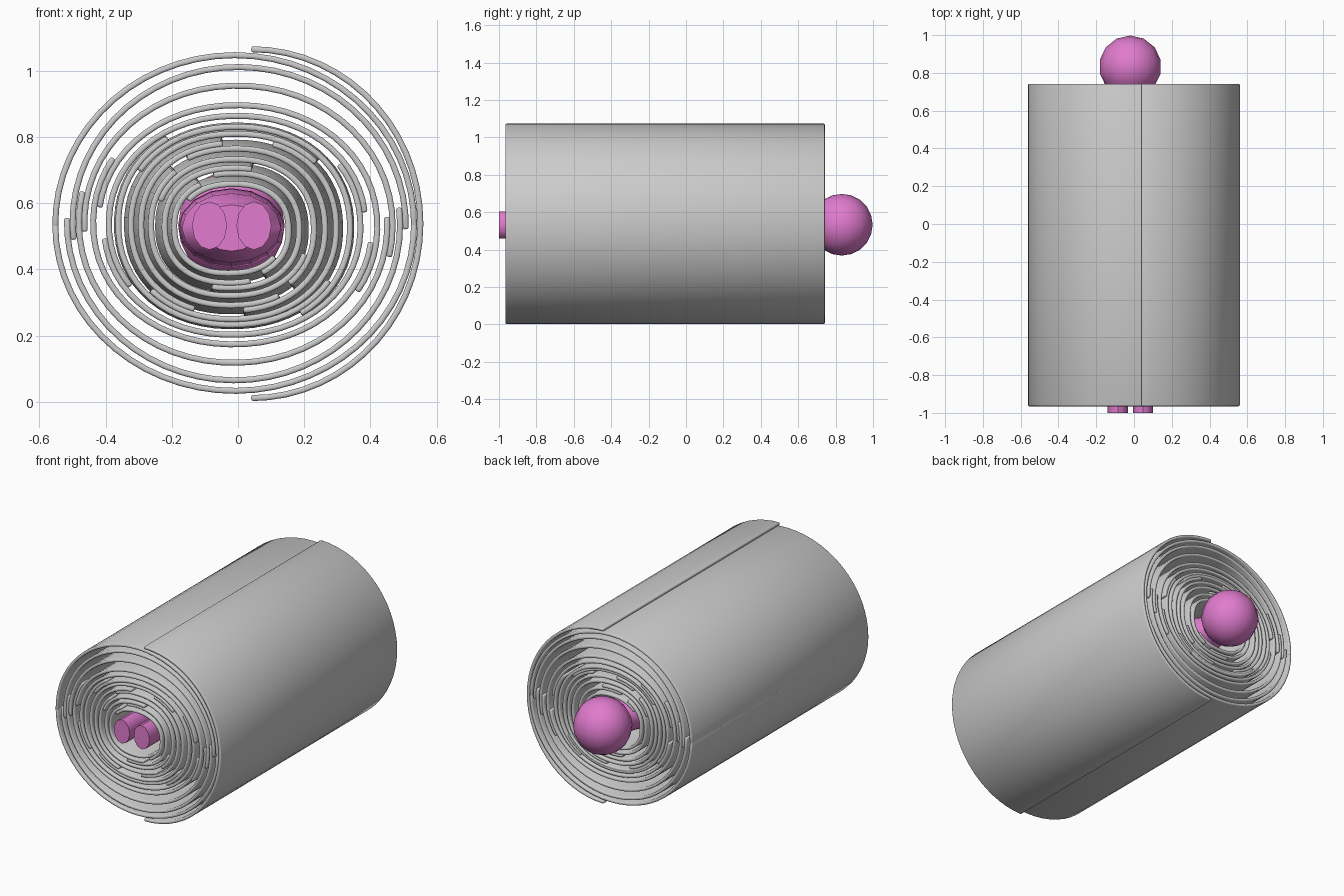
import bpy, bmesh, math
from mathutils import Matrix

if "Cube" in bpy.data.objects:
    bpy.data.objects.remove(bpy.data.objects["Cube"])

pink = bpy.data.materials.new("pink")
pink.diffuse_color = (0.75, 0.2, 0.62, 1)
pink.use_nodes = True
pink.node_tree.nodes["Principled BSDF"].inputs["Base Color"].default_value = pink.diffuse_color
Y0, Y1 = -0.965, 0.742


def finish(bm, name, mat=None):
    me = bpy.data.meshes.new(name)
    bm.to_mesh(me)
    bm.free()
    ob = bpy.data.objects.new(name, me)
    bpy.context.collection.objects.link(ob)
    if mat:
        me.materials.append(mat)
    bpy.context.view_layer.objects.active = ob
    bpy.ops.object.select_all(action='DESELECT')
    ob.select_set(True)
    bpy.ops.object.shade_smooth_by_angle(angle=math.radians(40))
    return ob


def sheet(name, cx, cz, rx, rz, a0, a1, grow=0.0, drift=0.0, power=2.0, thick=0.018):
    """Curved sheet lying along y; grow widens it toward the head, drift spirals it inward."""
    bm = bmesh.new()
    n = max(6, int(abs(a1 - a0) / 6))
    rows = []
    for y, g in ((Y0, 0), (Y0 + 0.75, grow), (Y1, grow)):
        row = []
        for i in range(n + 1):
            t = i / n
            a = math.radians(a0 + (a1 - a0) * t)
            c, s = math.cos(a), math.sin(a)
            d = g - drift * t
            x = cx + (rx + d) * math.copysign(abs(c) ** (2 / power), c)
            z = cz + (rz + d) * math.copysign(abs(s) ** (2 / power), s)
            row.append(bm.verts.new((x, y, z)))
        rows.append(row)
    for r, q in zip(rows, rows[1:]):
        for i in range(n):
            bm.faces.new((r[i], r[i + 1], q[i + 1], q[i]))
    ob = finish(bm, name)
    so = ob.modifiers.new("thickness", 'SOLIDIFY')
    so.thickness, so.offset = thick, 0
    be = ob.modifiers.new("round_edges", 'BEVEL')
    be.width, be.segments, be.limit_method = 0.006, 2, 'ANGLE'
    be.angle_limit = math.radians(60)


# outer sheets: right cover, then upper and lower halves
sheet("outer_right_sheet", 0.04, 0.538, 0.511, 0.527, -90, 90)
sheet("outer_upper_sheet", -0.01, 0.535, 0.542, 0.512, -1, 181)
sheet("outer_lower_sheet", -0.01, 0.535, 0.542, 0.502, 180, 361)

# nested layers: rx, rz up, seam angle, overlap, widening toward the head
layers = [
    (0.512, 0.482, 182, 4, 0.0),
    (0.475, 0.428, 175, 8, 0.0),
    (0.432, 0.372, 160, 12, 0.0),
    (0.395, 0.338, 20, 14, 0.0),
    (0.355, 0.312, 135, 12, 0.004),
    (0.322, 0.284, 235, 14, 0.012),
    (0.285, 0.252, 107, 12, 0.018),
    (0.250, 0.218, 325, 14, 0.02),
    (0.212, 0.182, 270, 14, 0.02),
    (0.178, 0.148, 130, 12, 0.02),
]
for k, (rx, rz, seam, over, grow) in enumerate(layers):
    t = k / (len(layers) - 1)
    cx, cz, p = -0.005 - 0.015 * t, 0.538 - 0.015 * t, 2.0 + 0.3 * t
    for h in (0, 1):
        a = seam + 180 * h
        sheet(f"wrap_sheet_{k + 1}_{'ab'[h]}", cx, cz, rx, rz,
              a - over, a + 180 + over, grow, 0.018, p)

# head
bm = bmesh.new()
bmesh.ops.create_uvsphere(bm, u_segments=14, v_segments=10, radius=0.165,
                          matrix=Matrix.Translation((-0.02, 0.833, 0.533)))
finish(bm, "head", pink)


def rod(name, stations, sides=12):
    """Lofted elliptical body: stations of (x, y, z, rx, rz)."""
    bm = bmesh.new()
    rings = [[bm.verts.new((x + rx * math.cos(2 * math.pi * i / sides), y,
                            z + rz * math.sin(2 * math.pi * i / sides)))
              for i in range(sides)] for x, y, z, rx, rz in stations]
    for r, q in zip(rings, rings[1:]):
        for i in range(sides):
            j = (i + 1) % sides
            bm.faces.new((r[i], r[j], q[j], q[i]))
    bm.faces.new(rings[0])
    bm.faces.new(rings[-1])
    bmesh.ops.recalc_face_normals(bm, faces=bm.faces)
    finish(bm, name, pink)


# legs and torso
for side, x in (("left", -0.086), ("right", 0.048)):
    rod(f"{side}_leg", [(x, -1.0, 0.532, 0.053, 0.073), (x, -0.1, 0.532, 0.053, 0.073)])
rod("torso", [(-0.02, -0.2, 0.525, 0.09, 0.07), (-0.02, -0.14, 0.525, 0.15, 0.105),
              (-0.02, 0.5, 0.525, 0.16, 0.12), (-0.02, 0.62, 0.525, 0.12, 0.1),
              (-0.02, 0.72, 0.53, 0.06, 0.06)], 16)
